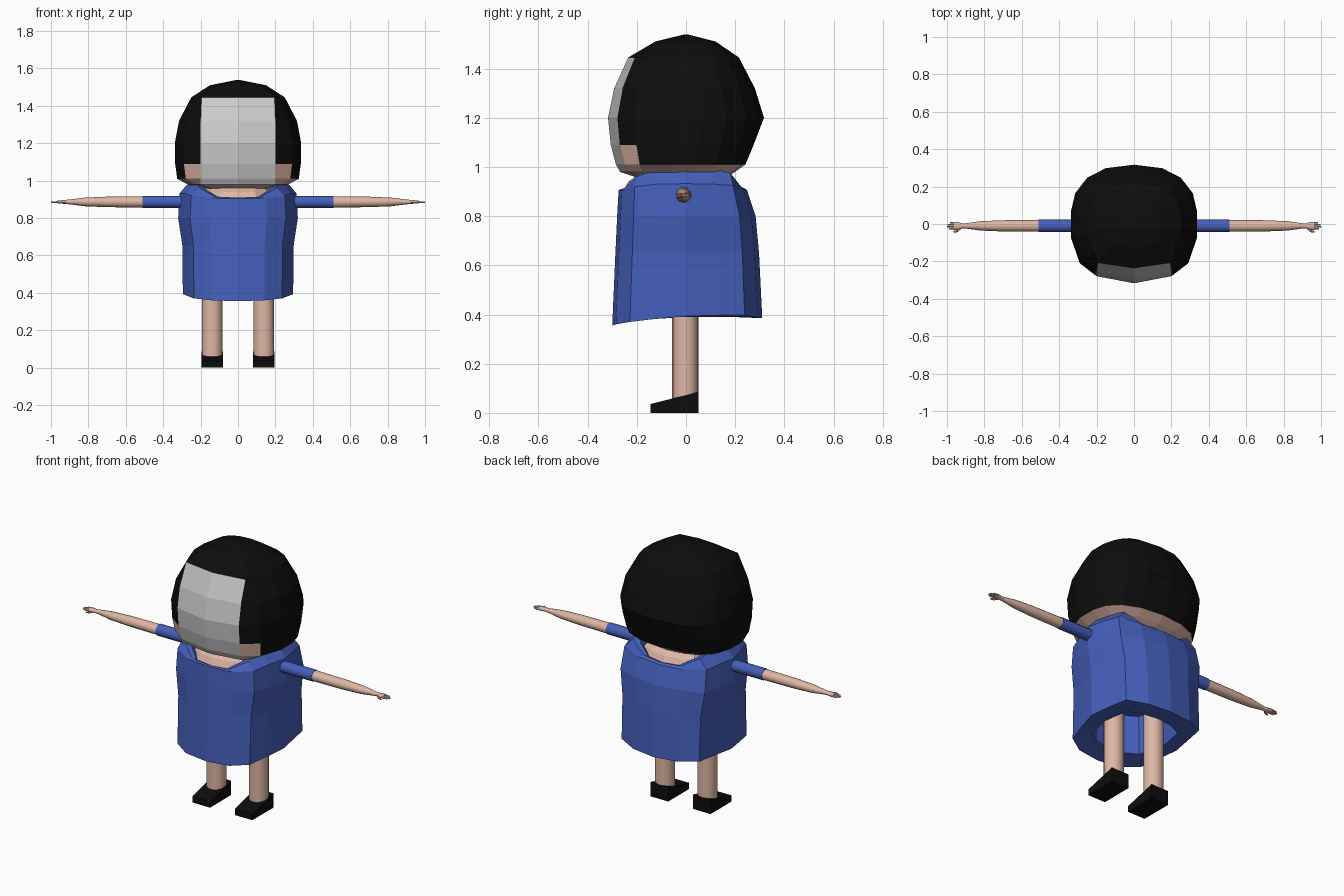
import bpy, bmesh, math

if "Cube" in bpy.data.objects:
    bpy.data.objects.remove(bpy.data.objects["Cube"])


def material(name, rgb):
    m = bpy.data.materials.new(name)
    m.diffuse_color = (*rgb, 1)
    m.use_nodes = True
    m.node_tree.nodes["Principled BSDF"].inputs["Base Color"].default_value = m.diffuse_color
    return m


SKIN = material("skin", (0.73, 0.47, 0.37))
BLUE = material("blue cloth", (0.06, 0.115, 0.5))
BLACK = material("black", (0.004, 0.004, 0.004))
FACE = material("light grey", (0.6, 0.6, 0.6))


def loft(name, loops, mats, rule=None, smooth=False):
    """Skin a closed stack of equal loops; rule(ring, column) picks the material."""
    bm = bmesh.new()
    rows = [[bm.verts.new(p) for p in loop] for loop in loops]
    n = len(rows[0])
    for i in range(len(rows) - 1):
        for j in range(n):
            k = (j + 1) % n
            f = bm.faces.new((rows[i][j], rows[i][k], rows[i + 1][k], rows[i + 1][j]))
            if rule:
                f.material_index = rule(i, min(j, n - 1 - j))
    bm.faces.new(rows[0][::-1])
    bm.faces.new(rows[-1])
    bmesh.ops.recalc_face_normals(bm, faces=bm.faces)
    me = bpy.data.meshes.new(name)
    bm.to_mesh(me)
    bm.free()
    ob = bpy.data.objects.new(name, me)
    bpy.context.collection.objects.link(ob)
    for m in mats:
        me.materials.append(m)
    if smooth:
        bpy.ops.object.select_all(action='DESELECT')
        ob.select_set(True)
        bpy.context.view_layer.objects.active = ob
        bpy.ops.object.shade_smooth_by_angle(angle=math.radians(40))
    return ob


def ring(z, rx, yf, yb, cols, lift=None, cap_x=None):
    """Symmetric horizontal loop, from front centre round the right side and back."""
    half = []
    for c, (cx, cy) in enumerate(cols):
        x = cx * rx
        if cap_x and c == 1:
            x = min(cap_x, x)
        half.append((x, cy * (yf if cy < 0 else yb), z + (lift[c] if lift else 0)))
    return half + [(-x, y, zz) for x, y, zz in half[-2:0:-1]]


# Dress: inner lining, hem, body, shoulders and collar in one shell
DRESS = [(0, -1), (.48, -.95), (.8, -.76), (.9, -.42), (1, 0),
         (.93, .42), (.86, .77), (.48, .94), (0, 1)]
hem = [-.03, -.025, -.015, -.003, .008, .012, .012, .003, 0]
collar = [0, .003, .05, .085, .09, .085, .065, .01, .005]
loft("dress", [
    ring(.62, .2, .2, .2, DRESS),
    ring(.39, .205, .2, .2, DRESS),
    ring(.385, .295, .3, .31, DRESS, hem),
    ring(.65, .297, .287, .297, DRESS),
    ring(.8, .32, .28, .283, DRESS),
    ring(.905, .312, .274, .248, DRESS, [c * .3 for c in collar]),
    ring(.91, .255, .266, .235, DRESS, collar),
    ring(.905, .21, .255, .22, DRESS, [c * .9 for c in collar]),
    ring(.87, .16, .2, .18, DRESS)], [BLUE])

# Neck and chest filling the collar
loft("neck", [
    ring(.86, .16, .22, .19, DRESS),
    ring(.9, .205, .255, .222, DRESS),
    ring(.94, .19, .235, .2, DRESS),
    ring(.98, .16, .18, .15, DRESS)], [SKIN])

# Head: hair shell with skin jaw and a pale face panel
HEAD = [(0, -1), (.78, -.88), (.86, -.66), (1, -.22), (1, .2),
        (.93, .52), (.74, .78), (.45, .94), (0, 1)]
head_rows = [(.957, .17, .2, .16), (.98, .27, .268, .2), (1.01, .325, .285, .242),
             (1.09, .336, .306, .275), (1.2, .338, .317, .317), (1.32, .315, .292, .28),
             (1.445, .25, .235, .215), (1.51, .15, .125, .12), (1.538, .01, .01, .01)]


def head_colour(i, c):
    if i < 1:
        return 1
    if c == 0 and i <= 5:
        return 2
    if i == 1 or (c == 1 and i == 2):
        return 1
    return 0


loft("head", [ring(*r, HEAD, None, .2) for r in head_rows],
     [BLACK, SKIN, FACE], head_colour)


def tube(name, rings, mat, n=12, axis='X', smooth=True):
    """Elliptic tube; rings are (along, centre_a, centre_b, radius_a, radius_b)."""
    loops = []
    for t, a, b, ra, rb in rings:
        pts = []
        for k in range(n):
            w = 2 * math.pi * k / n
            u, v = a + ra * math.cos(w), b + rb * math.sin(w)
            pts.append((t, u, v) if axis == 'X' else (u, v, t))
        loops.append(pts)
    return loft(name, loops, [mat], smooth=smooth)


AY, AZ = -.01, .886
ARM = [(.5, .031, .03), (.7, .03, .028), (.82, .025, .023), (.9, .014, .013),
       (.92, .013, .011), (.945, .022, .009), (.965, .021, .007)]
for s, side in ((1, "right"), (-1, "left")):
    # Sleeve, arm and hand
    tube("sleeve_" + side, [(s * .25, AY, AZ, .033, .033),
                            (s * .51, AY, AZ, .033, .033)], BLUE)
    tube("arm_" + side, [(s * x, AY, AZ, a, b) for x, a, b in ARM], SKIN)
    for k in range(4):
        y = AY - .016 + .011 * k
        end = (.99, 1.0, .998, .985)[k]
        tube(f"finger_{k + 1}_{side}", [(s * .95, y, AZ, .005, .006),
                                        (s * end, y, AZ - .002, .004, .004)], SKIN, 6)
    tube("thumb_" + side, [(s * .925, AY - .01, AZ, .007, .006),
                           (s * .945, AY - .028, AZ - .004, .006, .006),
                           (s * .965, AY - .031, AZ - .006, .004, .004)], SKIN, 6)
    # Leg
    tube("leg_" + side, [(.03, s * .138, -.003, .055, .053),
                         (.63, s * .138, -.003, .055, .053)], SKIN, 16, 'Z')
    # Wedge shoe
    x0, x1 = s * .081, s * .196
    loft("shoe_" + side,
         [[(x, -.145, 0), (x, .05, 0), (x, .05, .085), (x, -.145, .036)]
          for x in (x0, x1)], [BLACK])
